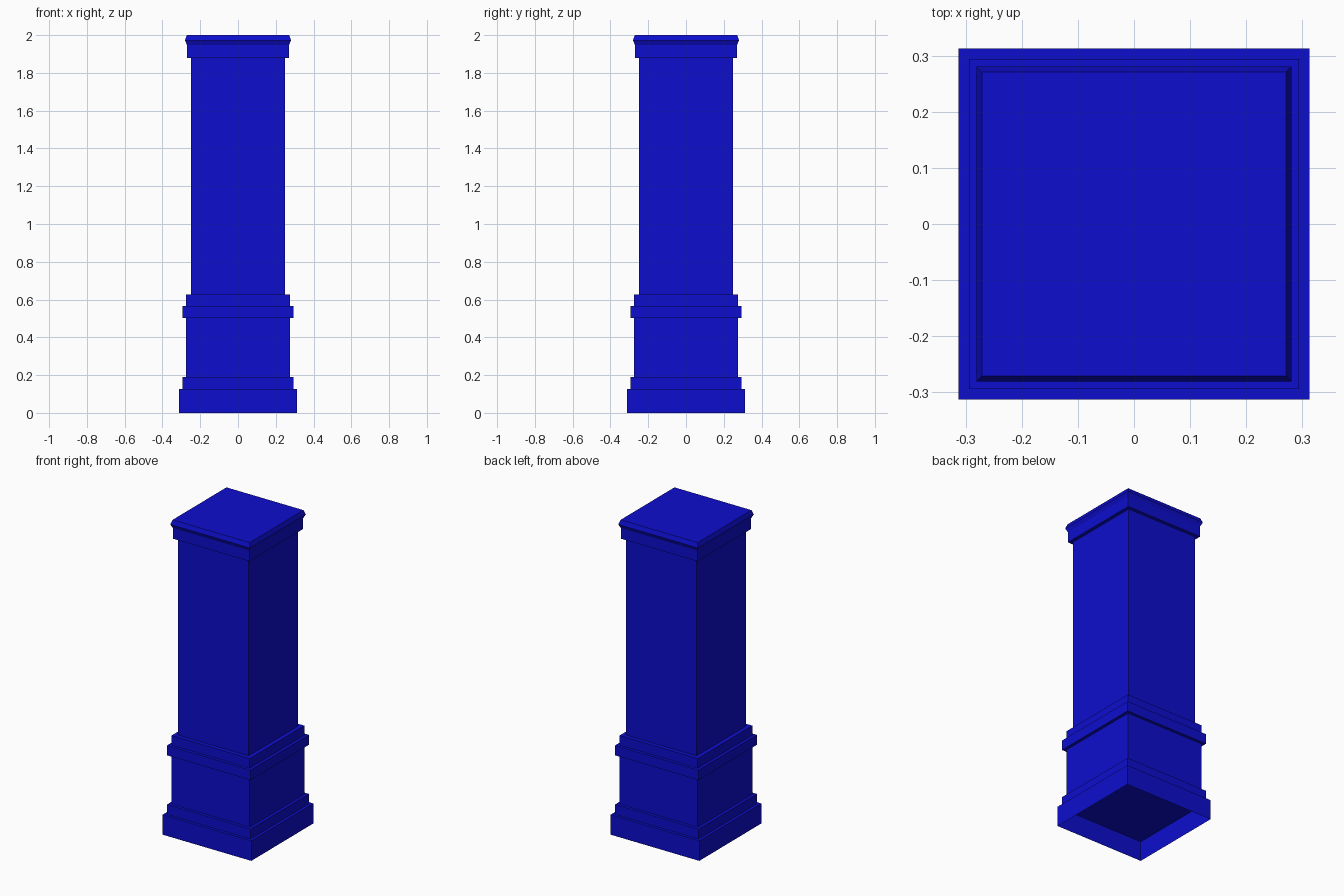
import bpy
import bmesh

cube = bpy.data.objects.get("Cube")
if cube:
    bpy.data.objects.remove(cube, do_unlink=True)

COLOUR = (0.004, 0.004, 0.61, 1.0)
blue = bpy.data.materials.new("deep blue")
blue.use_nodes = True
blue.diffuse_color = COLOUR
blue.node_tree.nodes["Principled BSDF"].inputs["Base Color"].default_value = COLOUR

CORNERS = ((-1, -1), (1, -1), (1, 1), (-1, 1))


def square_tier(name, profile, closed_bottom=False):
    """Loft square rings through (half width, height) pairs and cap the top."""
    bm = bmesh.new()
    rings = [[bm.verts.new((sx * half, sy * half, z)) for sx, sy in CORNERS]
             for half, z in profile]
    for low, high in zip(rings, rings[1:]):
        for i in range(4):
            j = (i + 1) % 4
            bm.faces.new((low[i], low[j], high[j], high[i]))
    bm.faces.new(rings[-1])
    if closed_bottom:
        bm.faces.new(rings[0][::-1])
    mesh = bpy.data.meshes.new(name)
    bm.to_mesh(mesh)
    bm.free()
    mesh.materials.append(blue)
    obj = bpy.data.objects.new(name, mesh)
    bpy.context.collection.objects.link(obj)
    return obj


# Heights where one tier meets the next
BASE, STEP, PEDESTAL, BAND, COLLAR, SHAFT = 0.127, 0.19, 0.503, 0.566, 0.627, 1.88

# Foot: a thin-walled base, open underneath, with a smaller step on it
square_tier("base", [(0.3125, 0), (0.3125, BASE)])
square_tier("base_step", [(0.294, BASE), (0.294, STEP)])

# Pedestal with its projecting band and collar
square_tier("pedestal", [(0.275, STEP), (0.275, PEDESTAL)])
square_tier("pedestal_band", [(0.294, PEDESTAL), (0.294, BAND)], closed_bottom=True)
square_tier("collar", [(0.275, BAND), (0.275, COLLAR)])

# Shaft
square_tier("shaft", [(0.248, COLLAR), (0.248, SHAFT)])

# Cap with a pointed moulding around its rim
square_tier("cap", [(0.27, SHAFT), (0.27, 1.948), (0.281, 1.972), (0.271, 2.0)],
            closed_bottom=True)
